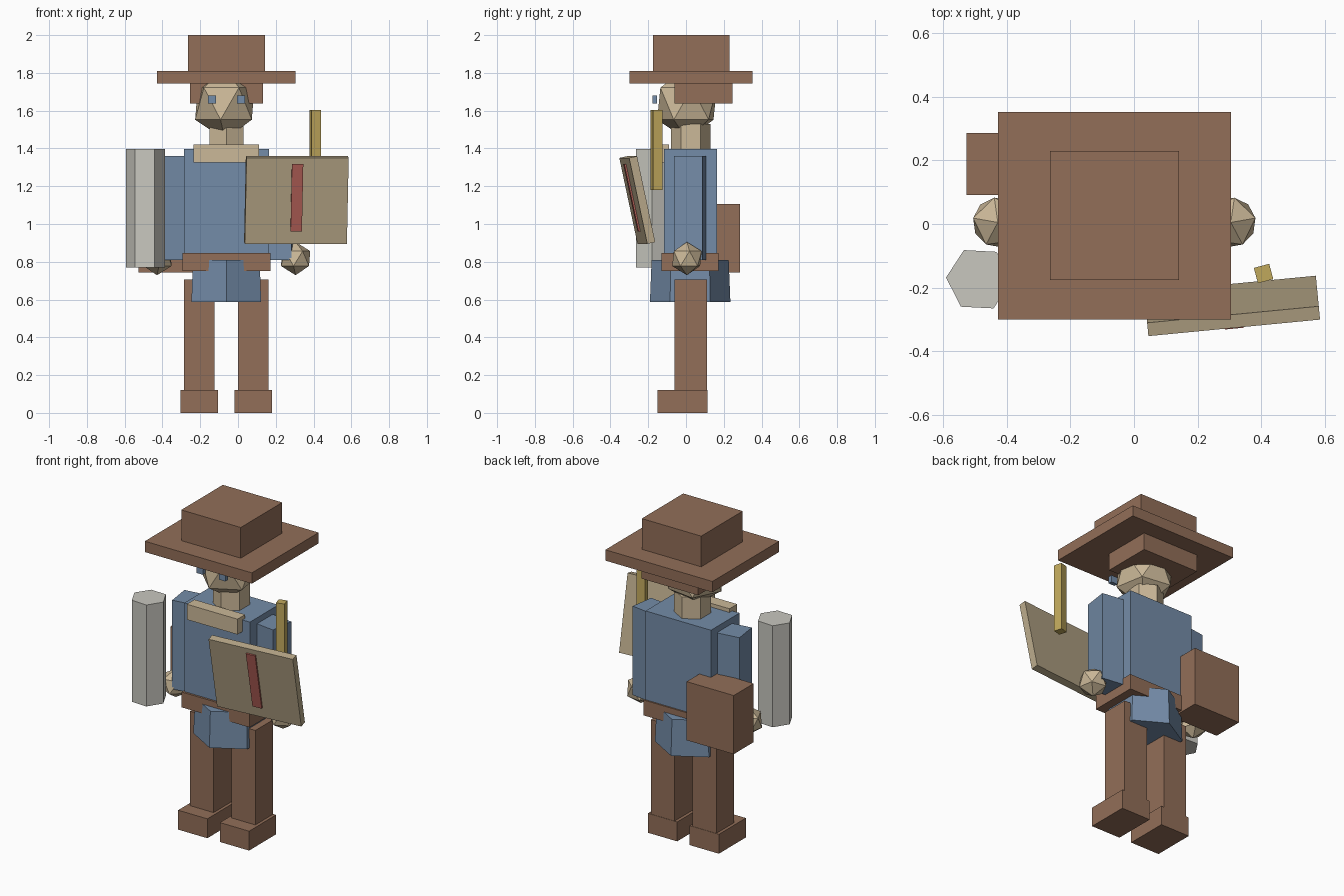
import bpy
from math import radians
from mathutils import Vector, Euler

default = bpy.data.objects.get("Cube")
if default:
    bpy.data.objects.remove(default, do_unlink=True)


def material(name, rgb):
    """Flat material from display-space 0-255 values."""
    color = [((c / 255 + 0.055) / 1.055) ** 2.4 for c in rgb] + [1]
    mat = bpy.data.materials.new(name)
    mat.use_nodes = True
    mat.diffuse_color = color
    mat.node_tree.nodes["Principled BSDF"].inputs["Base Color"].default_value = color
    return mat


brown = material("leather brown", (146, 110, 88))
blue = material("denim blue", (116, 140, 168))
skin = material("skin tan", (203, 184, 152))
parchment = material("parchment", (184, 168, 137))
grey = material("pale grey", (200, 199, 191))
yellow = material("pencil yellow", (192, 168, 92))
red = material("ribbon red", (180, 97, 88))

MID_X, MID_Y = -0.062, 0.022


def finish(name, mat):
    obj = bpy.context.object
    obj.name = name
    obj.data.materials.append(mat)
    return obj


def block(name, mat, center, size, turn=(0, 0, 0)):
    bpy.ops.mesh.primitive_cube_add(size=1, location=center,
                                    rotation=[radians(a) for a in turn])
    bpy.context.object.scale = size
    return finish(name, mat)


def span(name, mat, x, y, z):
    """Upright block between the given limits."""
    limits = (x, y, z)
    return block(name, mat, [(a + b) / 2 for a, b in limits], [b - a for a, b in limits])


def prism(name, mat, x, y, z, bottom, top, turn):
    """Six-sided column, optionally tapered."""
    bpy.ops.mesh.primitive_cone_add(vertices=6, radius1=bottom, radius2=top,
                                    depth=z[1] - z[0], location=(x, y, sum(z) / 2),
                                    rotation=(0, 0, radians(turn)))
    return finish(name, mat)


def ball(name, mat, center, scale, turn):
    bpy.ops.mesh.primitive_ico_sphere_add(subdivisions=1, radius=1, location=center,
                                          rotation=(0, 0, radians(turn)))
    bpy.context.object.scale = scale
    return finish(name, mat)


# Hat and hair
span("hat_crown", brown, (-0.265, 0.142), (-0.176, 0.23), (1.80, 2.0))
span("hat_brim", brown, (-0.428, 0.305), (-0.30, 0.353), (1.743, 1.81))
span("hair", brown, (-0.255, 0.132), (-0.06, 0.246), (1.637, 1.75))

# Head, eyes and neck
ball("head", skin, (-0.07, 0.005, 1.637), (0.178, 0.178, 0.19), 10)
for side, x in (("right", -0.138), ("left", 0.016)):
    block(side + "_eye", blue, (x, -0.165, 1.66), (0.043, 0.025, 0.043))
prism("neck", skin, MID_X, 0.025, (1.36, 1.53), 0.104, 0.104, 0)
span("collar", skin, (-0.235, 0.112), (-0.165, -0.09), (1.325, 1.42))

# Torso, belt and hips
span("torso", blue, (-0.285, 0.163), (-0.117, 0.163), (0.81, 1.397))
span("belt", brown, (-0.295, 0.171), (-0.13, 0.172), (0.752, 0.847))
prism("hips", blue, MID_X, MID_Y, (0.587, 0.81), 0.213, 0.204, 0)

# Arms, hands, legs and feet, mirrored about the body's middle
for side, s in (("right", -1), ("left", 1)):
    block(side + "_arm", blue, (MID_X + s * 0.286, 0.022, 1.085),
          (0.14, 0.152, 0.55), (0, 0, -8 * s))
    ball(side + "_hand", skin, (MID_X + s * 0.367, 0.005, 0.817), [0.088] * 3, 90 - 80 * s)
    block(side + "_leg", brown, (MID_X + s * 0.143, 0.025, 0.4), (0.162, 0.174, 0.61))
    block(side + "_foot", brown, (MID_X + s * 0.143, -0.018, 0.06), (0.2, 0.264, 0.12))

# Carried gear
span("satchel", brown, (-0.528, -0.205), (0.092, 0.287), (0.742, 1.105))
prism("scroll", grey, -0.489, -0.174, (0.77, 1.398), 0.103, 0.103, 27)
block("pencil", yellow, (0.408, -0.156, 1.392), (0.05, 0.05, 0.425), (0, 0, 15))

# Tilted map board with its ribbon lying on the front
tilt = (12, 0, 5.5)
board = Vector((0.309, -0.258, 1.127))
block("map_board", parchment, board, (0.543, 0.043, 0.465), tilt)
offset = Vector((0, -0.026, 0.018))
offset.rotate(Euler([radians(a) for a in tilt]))
block("map_ribbon", red, board + offset, (0.06, 0.0095, 0.365), tilt)
